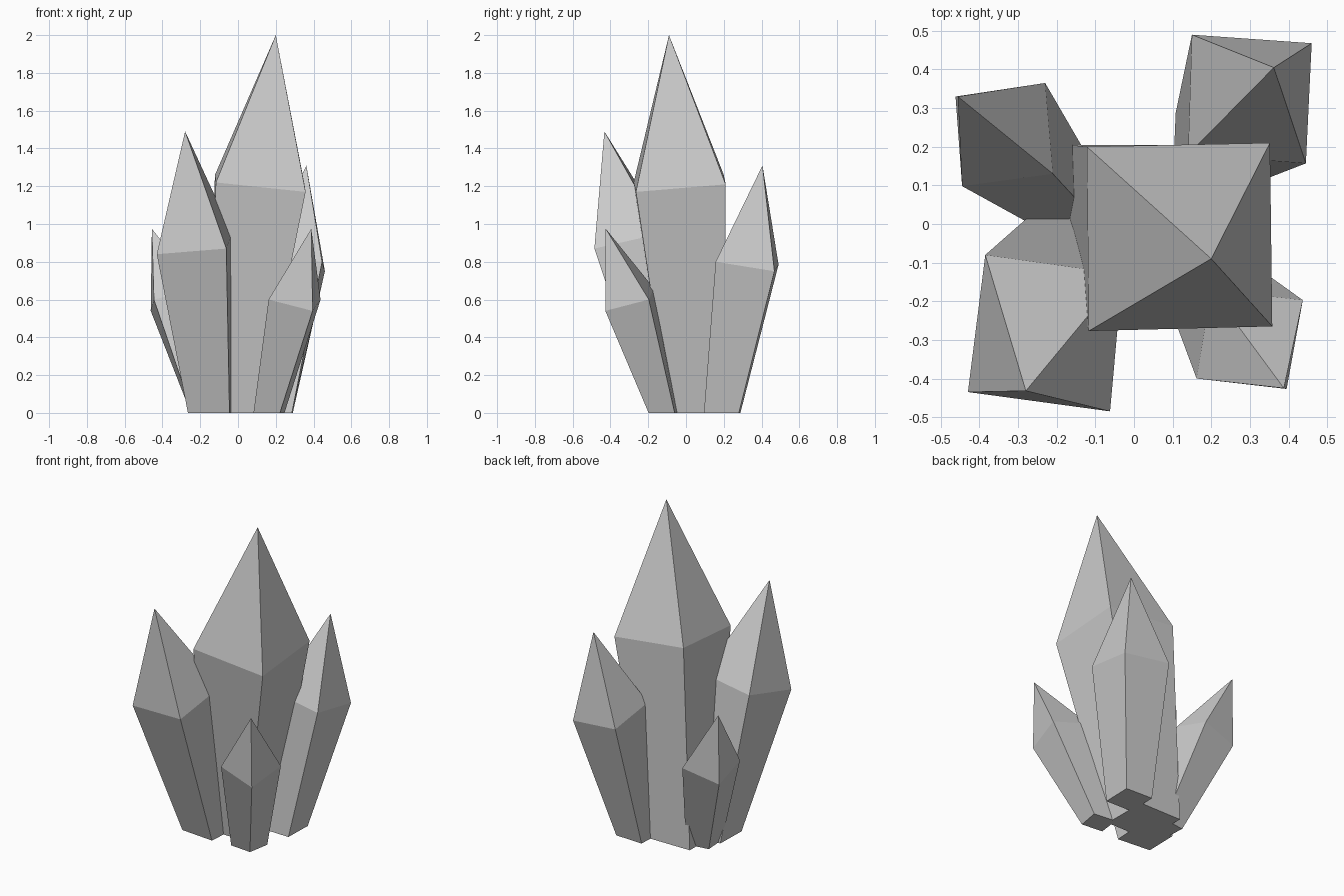
import bpy
import bmesh

if "Cube" in bpy.data.objects:
    bpy.data.objects.remove(bpy.data.objects["Cube"])


def crystal(name, base, shoulder, tip):
    """Four-sided shard: flared shaft from base to shoulder, then a pointed cap.
    Corners run front-left, front-right, back-right, back-left."""
    bm = bmesh.new()
    low = [bm.verts.new((x, y, 0)) for x, y in base]
    mid = [bm.verts.new(p) for p in shoulder]
    top = bm.verts.new(tip)
    bm.faces.new(low[::-1])
    for i in range(4):
        j = (i + 1) % 4
        bm.faces.new((low[i], low[j], mid[j], mid[i]))
        bm.faces.new((mid[i], mid[j], top))
    bmesh.ops.recalc_face_normals(bm, faces=bm.faces)
    mesh = bpy.data.meshes.new(name)
    bm.to_mesh(mesh)
    bm.free()
    obj = bpy.data.objects.new(name, mesh)
    bpy.context.collection.objects.link(obj)
    return obj


# Tall central shard
crystal("main_crystal",
        [(-.17, -.09), (.12, -.09), (.12, .205), (-.17, .205)],
        [(-.117, -.277, 1.22), (.358, -.265, 1.17), (.352, .21, 1.21), (-.122, .2, 1.26)],
        (.2, -.09, 2.0))

# Four smaller shards leaning outwards
crystal("front_left_crystal",
        [(-.265, -.175), (-.045, -.195), (-.03, .02), (-.26, .03)],
        [(-.43, -.435, .84), (-.062, -.485, .87), (-.03, -.13, .95), (-.385, -.08, .925)],
        (-.28, -.432, 1.49))
crystal("front_right_crystal",
        [(.082, -.185), (.222, -.198), (.246, -.06), (.1, -.045)],
        [(.162, -.4, .6), (.395, -.427, .54), (.437, -.197, .6), (.2, -.17, .66)],
        (.388, -.425, .975))
crystal("back_right_crystal",
        [(.1, .1), (.285, .095), (.29, .28), (.108, .288)],
        [(.14, .18, .84), (.445, .157, .8), (.46, .468, .75), (.15, .49, .785)],
        (.362, .405, 1.31))
crystal("back_left_crystal",
        [(-.24, -.015), (-.09, 0), (-.105, .15), (-.25, .13)],
        [(-.445, .098, .6), (-.21, .13, .66), (-.23, .365, .595), (-.462, .33, .54)],
        (-.456, .33, .975))
